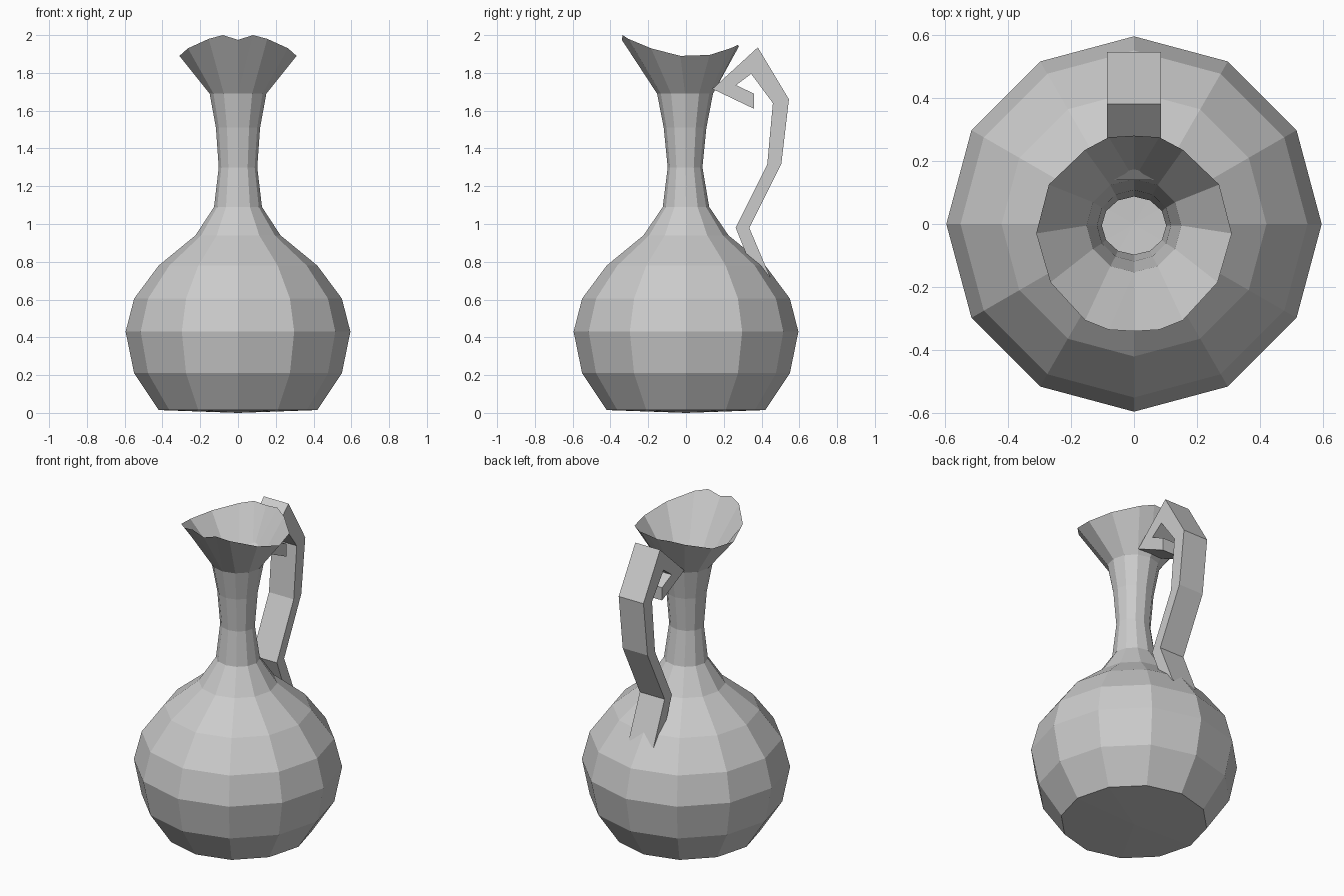
import bpy, bmesh
from math import sin, cos, pi

if "Cube" in bpy.data.objects:
    bpy.data.objects.remove(bpy.data.objects["Cube"])

SIDES = 12


def finish(bm, name):
    bmesh.ops.recalc_face_normals(bm, faces=bm.faces)
    mesh = bpy.data.meshes.new(name)
    bm.to_mesh(mesh)
    bm.free()
    obj = bpy.data.objects.new(name, mesh)
    bpy.context.collection.objects.link(obj)
    return obj


# Jug body: lathe profile (x radius, y radius, y centre, z)
profile = [(.42, .42, 0, .015), (.55, .55, 0, .21), (.595, .595, 0, .43),
           (.55, .55, 0, .605), (.42, .42, 0, .78), (.225, .225, 0, .94),
           (.127, .123, 0, 1.09), (.102, .092, -.005, 1.30),
           (.117, .113, -.005, 1.51), (.15, .148, -.005, 1.69)]
bm = bmesh.new()
rings = []
for rx, ry, cy, z in profile:
    rings.append([bm.verts.new((rx * cos(2 * pi * i / SIDES),
                                cy + ry * sin(2 * pi * i / SIDES), z))
                  for i in range(SIDES)])
for low, high in zip(rings, rings[1:]):
    for i in range(SIDES):
        j = (i + 1) % SIDES
        bm.faces.new((low[i], low[j], high[j], high[i]))

# Slightly domed base
centre = bm.verts.new((0, 0, 0))
for i in range(SIDES):
    bm.faces.new((centre, rings[0][(i + 1) % SIDES], rings[0][i]))

# Flared rim with raised spout: right half from back to front, mirrored
half = [(0, .28, 1.94), (.08, .275, 1.948), (.155, .235, 1.93),
        (.27, .125, 1.895), (.31, -.03, 1.89), (.265, -.185, 1.93),
        (.155, -.305, 1.98), (.08, -.335, 2.0), (0, -.34, 1.975)]
neck_steps = [0, 0, 1, 2, 3, 4, 5, 6, 6]
back, front = bm.verts.new(half[0]), bm.verts.new(half[-1])
for side in (1, -1):
    rim = [back] + [bm.verts.new((side * x, y, z)) for x, y, z in half[1:-1]] + [front]
    neck = [rings[-1][(3 - side * s) % SIDES] for s in neck_steps]
    for k in range(len(rim) - 1):
        face = [neck[k], rim[k], rim[k + 1]]
        if neck[k + 1] is not neck[k]:
            face.append(neck[k + 1])
        bm.faces.new(face)
finish(bm, "jug_body")

# Handle: paired outer and inner edge points (y, z), swept across x
outer = [(.445, .72), (.335, .98), (.505, 1.32), (.545, 1.66),
         (.38, 1.935), (.14, 1.715), (.36, 1.61)]
inner = [(.375, .70), (.263, .98), (.43, 1.315), (.46, 1.64),
         (.345, 1.795), (.265, 1.735), (.36, 1.69)]
bm = bmesh.new()
W = .086
sections = [[bm.verts.new((x, *p)) for x, p in ((-W, o), (W, o), (W, n), (-W, n))]
            for o, n in zip(outer, inner)]
for a, b in zip(sections, sections[1:]):
    for i in range(4):
        j = (i + 1) % 4
        bm.faces.new((a[i], a[j], b[j], b[i]))
bm.faces.new(sections[0][::-1])
bm.faces.new(sections[-1])
finish(bm, "handle")
